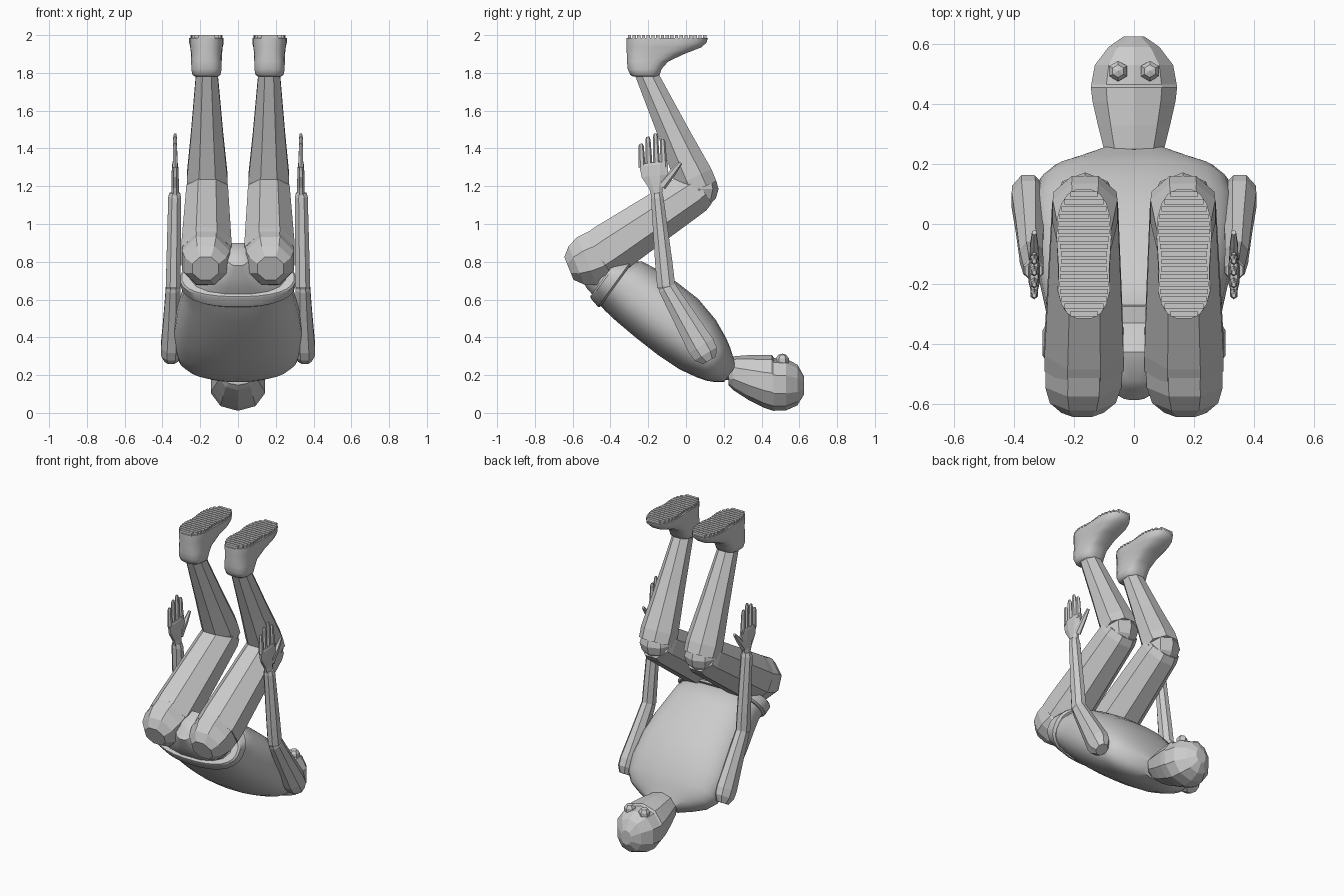
import bpy, bmesh, math
from mathutils import Vector

cube = bpy.data.objects.get("Cube")
if cube:
    bpy.data.objects.remove(cube)

grey = bpy.data.materials.new("plain_grey")
grey.use_nodes = True
COLOUR = (0.6, 0.6, 0.6, 1)
grey.diffuse_color = COLOUR
grey.node_tree.nodes["Principled BSDF"].inputs["Base Color"].default_value = COLOUR


def finish(name, bm, smooth=None):
    bmesh.ops.recalc_face_normals(bm, faces=bm.faces)
    mesh = bpy.data.meshes.new(name)
    bm.to_mesh(mesh)
    bm.free()
    mesh.materials.append(grey)
    obj = bpy.data.objects.new(name, mesh)
    bpy.context.collection.objects.link(obj)
    if smooth:
        bpy.ops.object.select_all(action='DESELECT')
        obj.select_set(True)
        bpy.context.view_layer.objects.active = obj
        bpy.ops.object.shade_smooth_by_angle(angle=math.radians(smooth))
    return obj


def skin(bm, rings):
    """Bridge rings of points and cap both ends."""
    rows = [[bm.verts.new(p) for p in ring] for ring in rings]
    n = len(rows[0])
    for a, b in zip(rows, rows[1:]):
        for i in range(n):
            j = (i + 1) % n
            bm.faces.new((a[i], a[j], b[j], b[i]))
    bm.faces.new(rows[0])
    bm.faces.new(rows[-1])


def section(centre, depth_axis, rx, rd, n, power=2):
    """Rounded cross-section across x and the given depth axis."""
    pts = []
    grow = 1 / math.cos(math.pi / n)
    for i in range(n):
        a = 2 * math.pi * (i + 0.5) / n
        c, s = math.cos(a), math.sin(a)
        c = math.copysign(abs(c) ** (2 / power), c) * grow
        s = math.copysign(abs(s) ** (2 / power), s) * grow
        pts.append(centre + Vector((rx * c, 0, 0)) + depth_axis * (rd * s))
    return pts


def limb(bm, start, end, stations, n=8):
    """Straight tapered limb; stations are (fraction, x radius, depth radius)."""
    start, end = Vector(start), Vector(end)
    d = (end - start).normalized()
    axis = Vector((0, -d.z, d.y)).normalized()
    skin(bm, [section(start.lerp(end, t), axis, rx, rd, n) for t, rx, rd in stations])


def body(name, origin, direction, stations, n, power=2, smooth=None):
    """Symmetric loft; stations are (distance, half width, low, high)."""
    origin, d = Vector(origin), Vector(direction).normalized()
    axis = Vector((0, -d.z, d.y))
    bm = bmesh.new()
    skin(bm, [section(origin + d * s + axis * ((lo + hi) / 2), axis, w, (hi - lo) / 2, n, power)
              for s, w, lo, hi in stations])
    return finish(name, bm, smooth)


def ball(bm, centre, r, u=8, v=6):
    made = bmesh.ops.create_uvsphere(bm, u_segments=u, v_segments=v, radius=1)["verts"]
    for p in made:
        p.co = Vector((p.co.x * r[0], p.co.y * r[1], p.co.z * r[2])) + Vector(centre)


# Torso, hem and pelvis share one leaning axis
WAIST, SPINE = (0, -0.42, 0.72), (0, 0.81, -0.587)
body("torso", WAIST, SPINE, [
    (0.03, 0.285, -0.135, 0.11), (0.1, 0.285, -0.15, 0.175), (0.18, 0.295, -0.16, 0.187),
    (0.32, 0.32, -0.17, 0.195), (0.46, 0.335, -0.175, 0.19), (0.6, 0.335, -0.17, 0.155),
    (0.7, 0.315, -0.15, 0.11), (0.75, 0.275, -0.135, 0.08), (0.79, 0.2, -0.115, 0.05),
    (0.83, 0.12, -0.085, 0.025)], 28, 2.4, 40)
body("shirt_hem", WAIST, SPINE, [
    (-0.01, 0.295, -0.135, 0.11), (0.0, 0.305, -0.142, 0.12),
    (0.055, 0.305, -0.155, 0.17), (0.065, 0.29, -0.15, 0.165)], 28, 2.4, 30)
body("pelvis", WAIST, SPINE, [
    (-0.17, 0.055, -0.05, 0.06), (-0.11, 0.13, -0.085, 0.14),
    (-0.05, 0.23, -0.11, 0.14), (0.04, 0.28, -0.13, 0.13)], 16, 2.4, 40)
body("neck", (0, 0.18, 0.23), (0, 1, -0.05), [
    (-0.04, 0.11, -0.06, 0.06), (0.04, 0.085, -0.05, 0.06), (0.12, 0.085, -0.06, 0.06)], 10)

# Head with jaw, brow step and crown
body("head", (0, 0, 0), (0, 1, 0), [
    (0.225, 0.075, 0.15, 0.25), (0.25, 0.1, 0.125, 0.295), (0.33, 0.12, 0.075, 0.3),
    (0.41, 0.138, 0.035, 0.3), (0.455, 0.143, 0.02, 0.3), (0.465, 0.142, 0.018, 0.285),
    (0.53, 0.13, 0.02, 0.28), (0.59, 0.085, 0.045, 0.25), (0.625, 0.035, 0.1, 0.19)], 10, 2.2)

for side, word in ((1, "left"), (-1, "right")):
    # Eyes
    bm = bmesh.new()
    ball(bm, (side * 0.053, 0.51, 0.278), (0.036, 0.036, 0.036), 6, 5)
    finish(word + "_eye", bm)

    # Thigh, hip and knee
    hip = (side * 0.167, -0.46, 0.83)
    knee = (side * 0.163, 0.07, 1.185)
    ankle = (side * 0.165, -0.218, 1.81)
    bm = bmesh.new()
    limb(bm, hip, knee, [(0, 0.132, 0.138), (0.1, 0.132, 0.14), (0.95, 0.11, 0.115), (1.02, 0.1, 0.1)])
    finish(word + "_thigh", bm)
    bm = bmesh.new()
    limb(bm, (side * 0.172, -0.62, 0.765), hip,
         [(0, 0.07, 0.065), (0.25, 0.11, 0.11), (0.6, 0.127, 0.137), (1, 0.127, 0.142), (1.2, 0.11, 0.12)])
    finish(word + "_hip", bm)
    bm = bmesh.new()
    ball(bm, knee, (0.108, 0.102, 0.1))
    finish(word + "_knee", bm)

    # Shin
    bm = bmesh.new()
    limb(bm, knee, ankle, [(0, 0.105, 0.1), (0.1, 0.108, 0.103), (0.45, 0.086, 0.083), (1, 0.056, 0.057)])
    finish(word + "_shin", bm)

    # Boot, lofted from the cuff up to the sole: (z, back, front, half width)
    bm = bmesh.new()
    rings = []
    for z, back, front, w in ((1.78, -0.28, -0.155, 0.06), (1.79, -0.295, -0.14, 0.074),
                              (1.82, -0.308, -0.13, 0.08), (1.86, -0.312, -0.095, 0.081),
                              (1.9, -0.313, -0.01, 0.084), (1.935, -0.314, 0.08, 0.092),
                              (1.96, -0.315, 0.108, 0.096), (1.985, -0.315, 0.115, 0.096)):
        ring = section(Vector((side * 0.167, (back + front) / 2, z)), Vector((0, 1, 0)),
                       w, (front - back) / 2, 20, 2.7)
        for p in ring:
            waist = 0.16 * math.exp(-((p.y + 0.12) / 0.07) ** 2) * (z - 1.78) / 0.2
            p.x = side * 0.167 + (p.x - side * 0.167) * (1 - waist)
        rings.append(ring)
    skin(bm, rings)
    finish(word + "_boot", bm, 45)

    # Sole treads
    bm = bmesh.new()
    count, back, front = 17, -0.312, 0.112
    pitch = (front - back) / count
    for i in range(count):
        y = back + (i + 0.5) * pitch
        u = abs((y - (back + front) / 2) / ((front - back) / 2))
        w = 0.09 * (1 - u ** 2.7) ** (1 / 2.7) * (1 - 0.16 * math.exp(-((y + 0.12) / 0.07) ** 2))
        made = bmesh.ops.create_cube(bm, size=1)["verts"]
        for p in made:
            p.co = Vector((p.co.x * 2 * w + side * 0.167, p.co.y * pitch * 0.7 + y, p.co.z * 0.02 + 1.99))
    finish(word + "_sole_treads", bm)

    # Arm
    shoulder = (side * 0.353, 0.1, 0.32)
    elbow = (side * 0.343, -0.105, 0.67)
    wrist = (side * 0.335, -0.155, 1.165)
    bm = bmesh.new()
    limb(bm, shoulder, elbow, [(-0.12, 0.035, 0.04), (-0.02, 0.053, 0.068), (0.1, 0.056, 0.074),
                               (0.55, 0.046, 0.06), (0.97, 0.039, 0.047), (1.03, 0.03, 0.04)])
    finish(word + "_upper_arm", bm)
    bm = bmesh.new()
    limb(bm, elbow, wrist, [(-0.06, 0.025, 0.03), (0, 0.039, 0.048), (0.25, 0.038, 0.046),
                            (0.95, 0.034, 0.033), (1, 0.028, 0.028)])
    finish(word + "_forearm", bm)

    # Hand with four fingers and a thumb
    x = side * 0.333
    bm = bmesh.new()
    limb(bm, (x, -0.155, 1.15), (x, -0.172, 1.325),
         [(0, 0.02, 0.028), (0.25, 0.02, 0.037), (0.6, 0.019, 0.07), (0.93, 0.016, 0.076), (1, 0.012, 0.07)])
    for base, tip, z in ((-0.232, -0.238, 1.425), (-0.195, -0.202, 1.462),
                         (-0.155, -0.162, 1.48), (-0.117, -0.124, 1.45)):
        limb(bm, (x, base, 1.3), (x, tip, z), [(0, 0.013, 0.016), (0.9, 0.01, 0.012), (1, 0.006, 0.007)], 6)
    limb(bm, (x, -0.13, 1.2), (x, -0.028, 1.325), [(0, 0.016, 0.022), (0.6, 0.013, 0.016), (1, 0.007, 0.009)], 6)
    finish(word + "_hand", bm)
